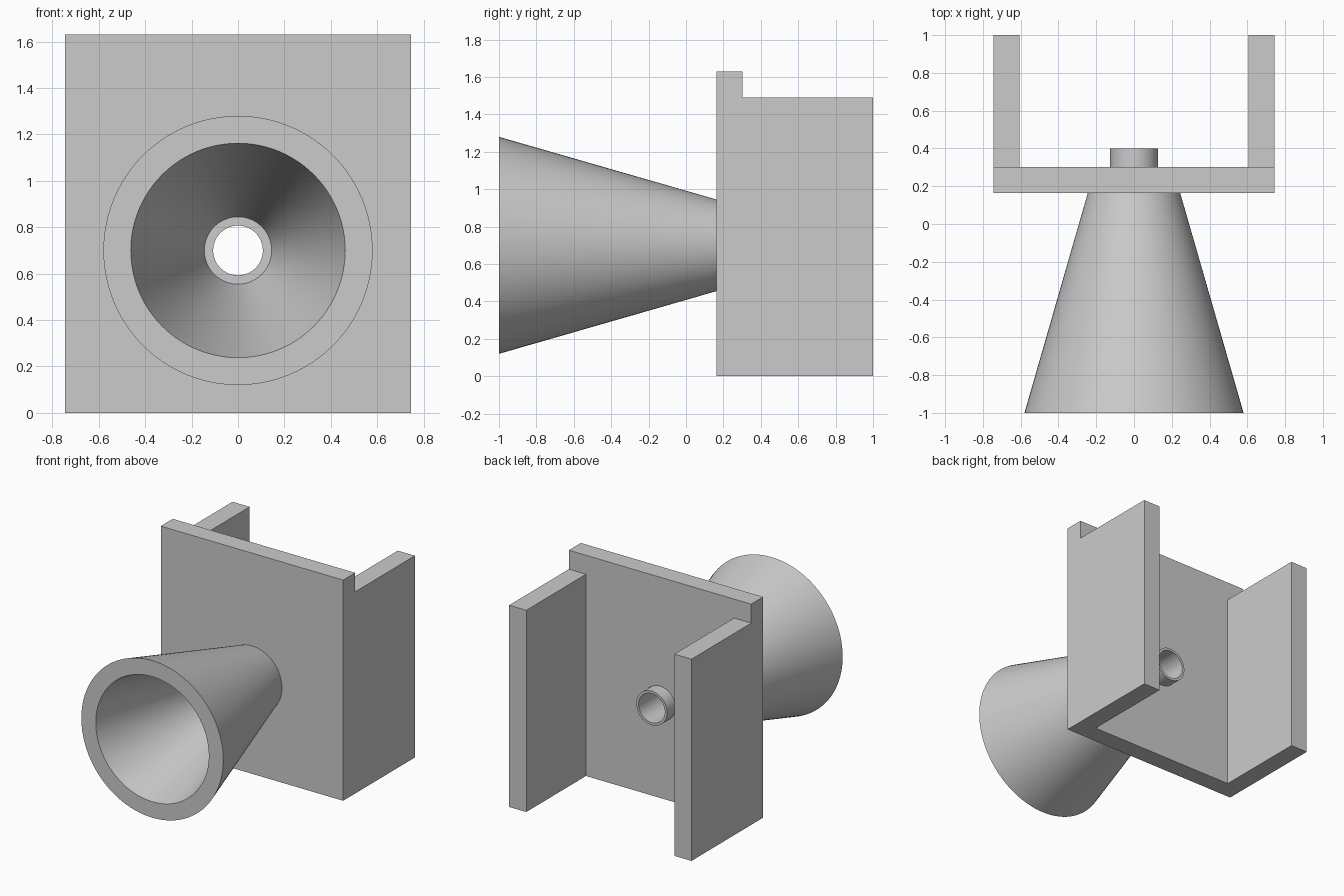
import bpy, bmesh, math
from mathutils import Vector

if "Cube" in bpy.data.objects:
    bpy.data.objects.remove(bpy.data.objects["Cube"])

SEG = 96
AXIS_Z = 0.70          # height of the horn axis
HOLE_R = 0.107

grey = bpy.data.materials.new("light_grey")
grey.diffuse_color = (0.6, 0.6, 0.6, 1)
grey.use_nodes = True
grey.node_tree.nodes["Principled BSDF"].inputs["Base Color"].default_value = grey.diffuse_color


def finish(name, bm):
    """Turn a bmesh into a named grey object."""
    bmesh.ops.recalc_face_normals(bm, faces=bm.faces[:])
    me = bpy.data.meshes.new(name)
    bm.to_mesh(me)
    bm.free()
    me.materials.append(grey)
    ob = bpy.data.objects.new(name, me)
    bpy.context.collection.objects.link(ob)
    return ob


def lathe(name, profile):
    """Revolve closed (radius, y) profile around the horizontal horn axis."""
    bm = bmesh.new()
    rings = []
    for r, y in profile:
        rings.append([bm.verts.new((r * math.cos(a), y, AXIS_Z + r * math.sin(a)))
                      for a in (2 * math.pi * i / SEG for i in range(SEG))])
    for a, b in zip(rings, rings[1:] + rings[:1]):
        for i in range(SEG):
            j = (i + 1) % SEG
            bm.faces.new((a[i], a[j], b[j], b[i]))
    ob = finish(name, bm)
    bpy.ops.object.select_all(action='DESELECT')
    ob.select_set(True)
    bpy.context.view_layer.objects.active = ob
    bpy.ops.object.shade_smooth_by_angle(angle=math.radians(30))
    return ob


def raise_faces(bm, faces, height):
    """Extrude faces upward and return the new top faces."""
    out = bmesh.ops.extrude_face_region(bm, geom=faces)["geom"]
    verts = [g for g in out if isinstance(g, bmesh.types.BMVert)]
    bmesh.ops.translate(bm, verts=verts, vec=Vector((0, 0, height)))
    return [g for g in out if isinstance(g, bmesh.types.BMFace)]


# U-shaped bracket: footprint raised to wall height, then plate raised further
W, WI, Y0, Y1, Y2 = 0.745, 0.605, 0.163, 0.303, 1.0
bm = bmesh.new()
v = [bm.verts.new((x, y, 0)) for x, y in (
    (-W, Y0), (W, Y0), (W, Y1), (WI, Y1), (-WI, Y1), (-W, Y1),
    (W, Y2), (WI, Y2), (-WI, Y2), (-W, Y2))]
for ids in ((0, 1, 2, 3, 4, 5), (3, 2, 6, 7), (5, 4, 8, 9)):
    bm.faces.new([v[i] for i in ids])
tops = raise_faces(bm, bm.faces[:], 1.49)
plate_top = [f for f in tops if f.calc_center_median().y < Y1]
raise_faces(bm, plate_top, 0.14)
bracket = finish("bracket", bm)

# Bore through the plate
cutter_bm = bmesh.new()
bmesh.ops.create_cone(cutter_bm, cap_ends=True, segments=SEG,
                      radius1=HOLE_R, radius2=HOLE_R, depth=0.3)
cutter = finish("bore_cutter", cutter_bm)
cutter.rotation_euler = (math.pi / 2, 0, 0)
cutter.location = (0, (Y0 + Y1) / 2, AXIS_Z)
cutter.hide_render = True
cutter.hide_viewport = True
cut = bracket.modifiers.new("bore", 'BOOLEAN')
cut.operation = 'DIFFERENCE'
cut.solver = 'EXACT'
cut.object = cutter

# Hollow horn in front and short nozzle behind
lathe("horn", [(0.145, Y0), (0.462, -1), (0.58, -1), (0.245, Y0)])
lathe("nozzle", [(HOLE_R, Y1), (HOLE_R, 0.40), (0.126, 0.40), (0.126, Y1)])
